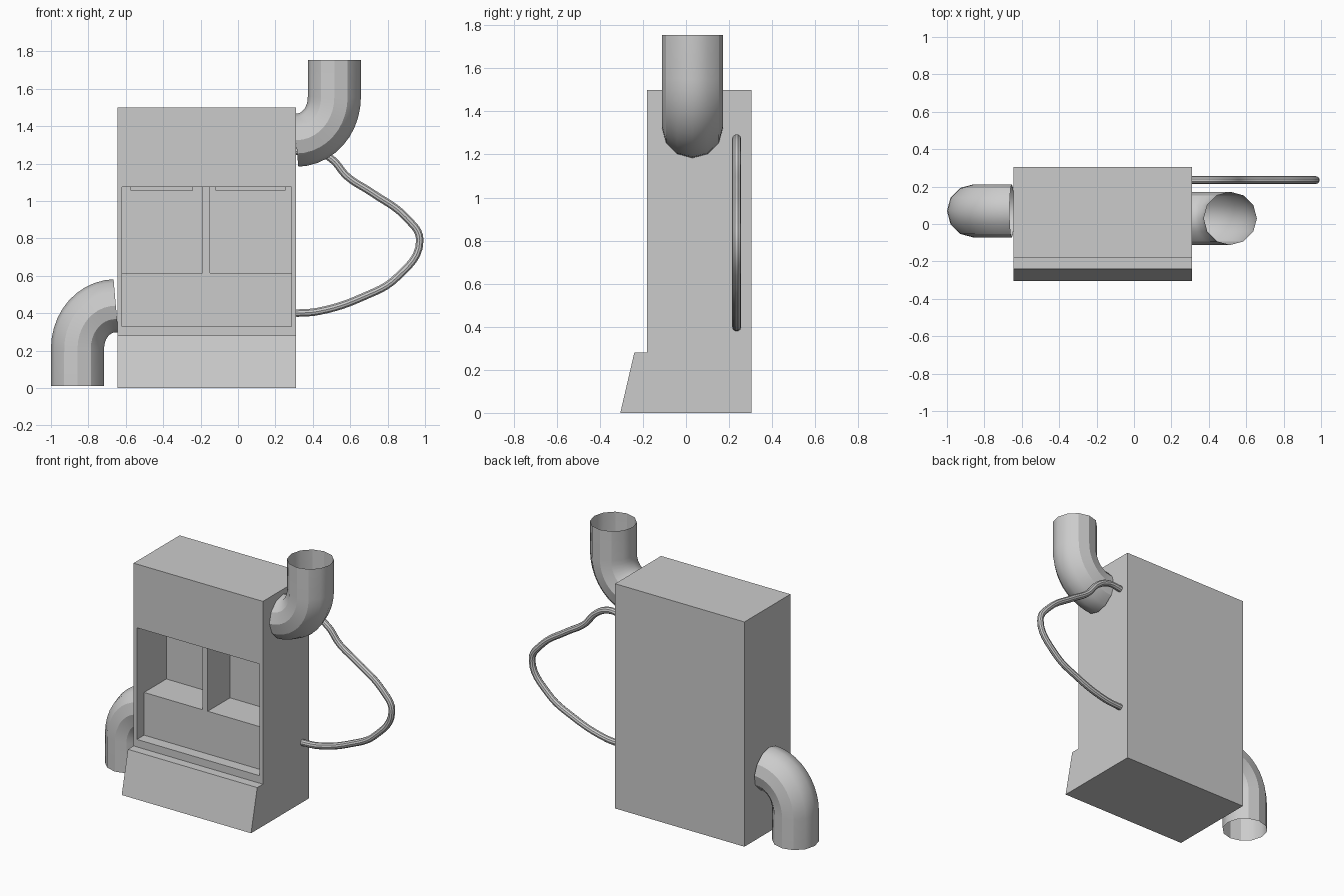
import bpy
import bmesh
from mathutils import Vector

cube = bpy.data.objects.get("Cube")
if cube:
    bpy.data.objects.remove(cube, do_unlink=True)

grey = bpy.data.materials.new("plain_grey")
grey.use_nodes = True
grey.diffuse_color = (0.6, 0.6, 0.6, 1)
grey.node_tree.nodes["Principled BSDF"].inputs["Base Color"].default_value = (0.6, 0.6, 0.6, 1)


def add_prism(name, profile, x0, x1):
    """Extrude a side profile of (y, z) points from x0 to x1."""
    bm = bmesh.new()
    face = bm.faces.new([bm.verts.new((x0, y, z)) for y, z in profile])
    ext = bmesh.ops.extrude_face_region(bm, geom=[face])
    verts = [v for v in ext["geom"] if isinstance(v, bmesh.types.BMVert)]
    bmesh.ops.translate(bm, verts=verts, vec=(x1 - x0, 0, 0))
    bmesh.ops.recalc_face_normals(bm, faces=bm.faces)
    mesh = bpy.data.meshes.new(name)
    bm.to_mesh(mesh)
    bm.free()
    mesh.materials.append(grey)
    obj = bpy.data.objects.new(name, mesh)
    bpy.context.collection.objects.link(obj)
    return obj


def add_box(name, x0, x1, y0, y1, z0, z1):
    return add_prism(name, [(y0, z0), (y1, z0), (y1, z1), (y0, z1)], x0, x1)


def cut(target, cutter):
    """Carve the cutter out of the target, then discard it."""
    mod = target.modifiers.new("cut", 'BOOLEAN')
    mod.operation, mod.solver, mod.object = 'DIFFERENCE', 'EXACT', cutter
    bpy.context.view_layer.objects.active = target
    bpy.ops.object.modifier_apply(modifier=mod.name)
    bpy.data.objects.remove(cutter, do_unlink=True)


def add_tube(name, spline_type, points, radius, sides_res, caps):
    """Sweep a round section along a path and turn it into a smooth mesh."""
    curve = bpy.data.curves.new(name, 'CURVE')
    curve.dimensions = '3D'
    curve.bevel_depth = radius
    curve.bevel_resolution = sides_res
    curve.use_fill_caps = caps
    curve.resolution_u = 6
    spline = curve.splines.new(spline_type)
    if spline_type == 'BEZIER':
        spline.bezier_points.add(len(points) - 1)
        for bp, co in zip(spline.bezier_points, points):
            bp.co = co
            bp.handle_left_type = bp.handle_right_type = 'AUTO'
    else:
        spline.points.add(len(points) - 1)
        for p, co in zip(spline.points, points):
            p.co = (*co, 1)
    curve.materials.append(grey)
    obj = bpy.data.objects.new(name, curve)
    bpy.context.collection.objects.link(obj)
    bpy.ops.object.select_all(action='DESELECT')
    obj.select_set(True)
    bpy.context.view_layer.objects.active = obj
    bpy.ops.object.convert(target='MESH')
    bpy.ops.object.shade_smooth_by_angle()
    return obj


# Cabinet with a sloped kick skirt at the foot
cabinet = add_prism("cabinet", [(-0.305, 0), (0.305, 0), (0.305, 1.5),
                                (-0.18, 1.5), (-0.18, 0.28), (-0.24, 0.28)], -0.645, 0.31)

# Shallow front recess, then two deep compartments with a divider between
LEFT, RIGHT, TOP = -0.62, 0.285, 1.075
PANEL_Y, BACK_Y = -0.105, 0.13
cut(cabinet, add_box("recess_cutter", LEFT, RIGHT, -0.4, PANEL_Y, 0.33, TOP))
for x0, x1 in ((LEFT, -0.19), (-0.15, RIGHT)):
    cut(cabinet, add_box("bay_cutter", x0, x1, PANEL_Y - 0.03, BACK_Y, 0.615, TOP))

# Slim lamps under the ceiling of each compartment
for name, x0, x1 in (("right_lamp", -0.575, -0.24), ("left_lamp", -0.12, 0.255)):
    add_box(name, x0, x1, -0.06, 0.08, 1.055, TOP)


# Open elbow ducts: a quarter bend followed by a straight run
def add_duct(name, start, sign):
    corner, bend_end = Vector((0.205, 0, 0)), Vector((0.205, 0, 0.23))
    path = []
    for i in range(11):
        t = i / 10
        a, b = corner * 0.56, corner.lerp(bend_end, 0.44)
        path.append(3 * (1 - t) ** 2 * t * a + 3 * (1 - t) * t * t * b + t ** 3 * bend_end)
    path.append(Vector((0.205, 0, 0.43)))
    add_tube(name, 'POLY', [Vector(start) + sign * p for p in path], 0.142, 4, False)


add_duct("upper_duct", (0.31, 0.03, 1.325), 1)
add_duct("lower_duct", (-0.653, 0.07, 0.44), -1)

# Loose hose looping out of the side
hose = [(0.31, 0.40), (0.43, 0.41), (0.67, 0.488), (0.85, 0.592), (0.972, 0.79), (0.9, 0.91),
        (0.715, 1.045), (0.585, 1.13), (0.5, 1.225), (0.41, 1.27), (0.31, 1.265)]
add_tube("side_hose", 'BEZIER', [(x, 0.235, z) for x, z in hose], 0.021, 3, True)
